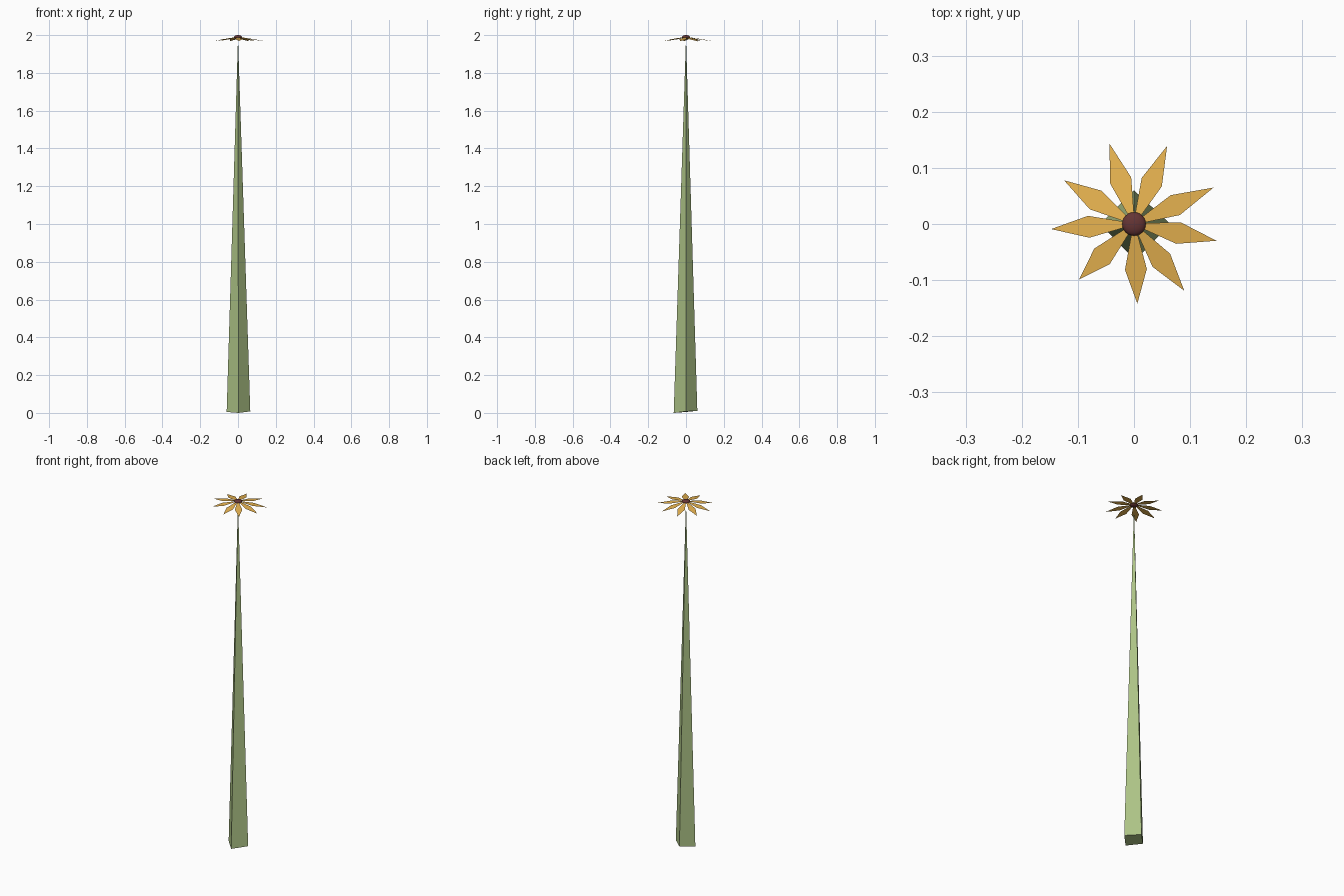
import bpy, bmesh
from math import cos, sin, radians
from mathutils import Vector

if "Cube" in bpy.data.objects:
    bpy.data.objects.remove(bpy.data.objects["Cube"])


def material(name, rgb):
    m = bpy.data.materials.new(name)
    m.diffuse_color = (*rgb, 1)
    m.use_nodes = True
    m.node_tree.nodes["Principled BSDF"].inputs["Base Color"].default_value = m.diffuse_color
    return m


def mesh_object(name, verts, faces, mat):
    me = bpy.data.meshes.new(name)
    me.from_pydata(verts, [], faces)
    me.materials.append(mat)
    ob = bpy.data.objects.new(name, me)
    bpy.context.collection.objects.link(ob)
    return ob


green = material("stem_green", (0.42, 0.55, 0.24))
gold = material("petal_gold", (0.80, 0.45, 0.08))
maroon = material("centre_maroon", (0.13, 0.035, 0.035))

# Stem: tall four-sided spike with a slightly uneven cut base
base = [(0.065, 0, 0.008), (0, 0.06, 0.011), (-0.06, 0, 0.005), (0.002, -0.065, 0)]
verts = base + [(0, 0, 1.985)]
faces = [(i, (i + 1) % 4, 4) for i in range(4)] + [(3, 2, 1, 0)]
mesh_object("stem", verts, faces, green)

# Petals: flat kites drooping outward, (angle in degrees, length)
petals = [(107, .150), (67, .151), (24.6, .156), (-11.5, .150), (-53, .149),
          (-87.6, .142), (-134.7, .139), (-176.5, .148), (148, .147)]
for n, (deg, length) in enumerate(petals):
    a = radians(deg)
    along, side = Vector((cos(a), sin(a), 0)), Vector((-sin(a), cos(a), 0))
    kite = []
    for r, w in ((.003, -.002), (.081, -.0195), (length, 0), (.081, .0195), (.003, .002)):
        p = along * r + side * w
        p.z = 1.991 - 0.155 * r
        kite.append(p)
    mesh_object(f"petal_{n + 1}", kite, [tuple(range(5))], gold)

# Flower centre: small flattened ball
bpy.ops.mesh.primitive_uv_sphere_add(segments=24, ring_count=12, radius=1, location=(0, 0, 1.99))
centre = bpy.context.object
centre.name = "flower_centre"
centre.scale = (0.021, 0.021, 0.010)
bpy.ops.object.transform_apply(location=False, rotation=False, scale=True)
centre.data.materials.append(maroon)
bpy.ops.object.shade_smooth()
